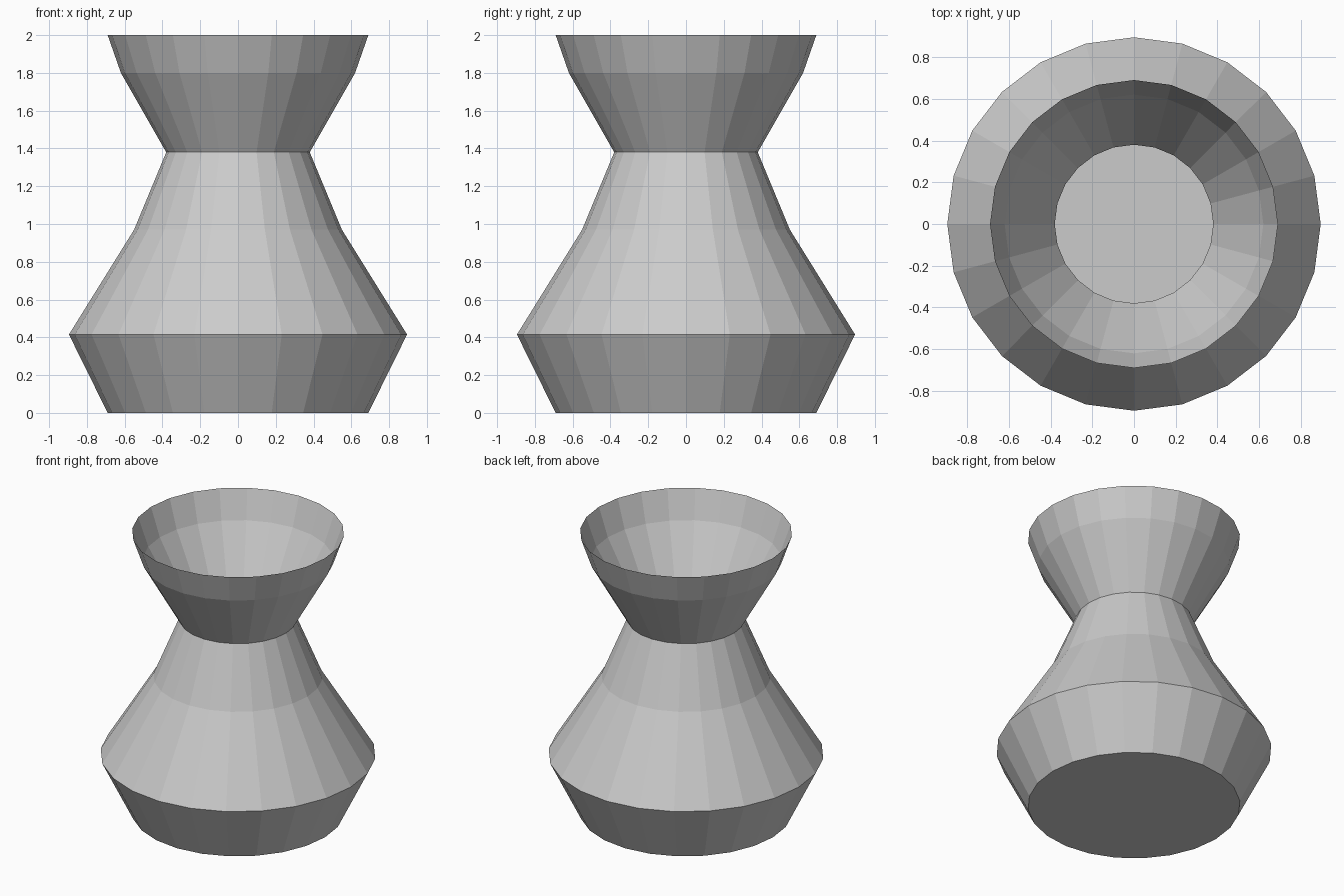
import bpy, bmesh, math

if "Cube" in bpy.data.objects:
    bpy.data.objects.remove(bpy.data.objects["Cube"])

SIDES = 24
# outline from the base to the open rim: (radius, height)
PROFILE = [(0.69, 0.0), (0.895, 0.415), (0.55, 0.97),
           (0.38, 1.38), (0.62, 1.80), (0.69, 2.0)]

grey = bpy.data.materials.new("light_grey")
grey.diffuse_color = (0.6, 0.6, 0.6, 1.0)
grey.use_nodes = True
grey.node_tree.nodes["Principled BSDF"].inputs["Base Color"].default_value = grey.diffuse_color

bm = bmesh.new()
rings = []
for r, z in PROFILE:
    rings.append([bm.verts.new((r * math.cos(2 * math.pi * i / SIDES),
                                r * math.sin(2 * math.pi * i / SIDES), z))
                  for i in range(SIDES)])

# thin faceted wall
for low, high in zip(rings, rings[1:]):
    for i in range(SIDES):
        j = (i + 1) % SIDES
        bm.faces.new((low[i], low[j], high[j], high[i]))

# closed base, top left open
bm.faces.new(rings[0][::-1])

mesh = bpy.data.meshes.new("vase")
bm.to_mesh(mesh)
bm.free()
mesh.materials.append(grey)
vase = bpy.data.objects.new("vase", mesh)
bpy.context.collection.objects.link(vase)
